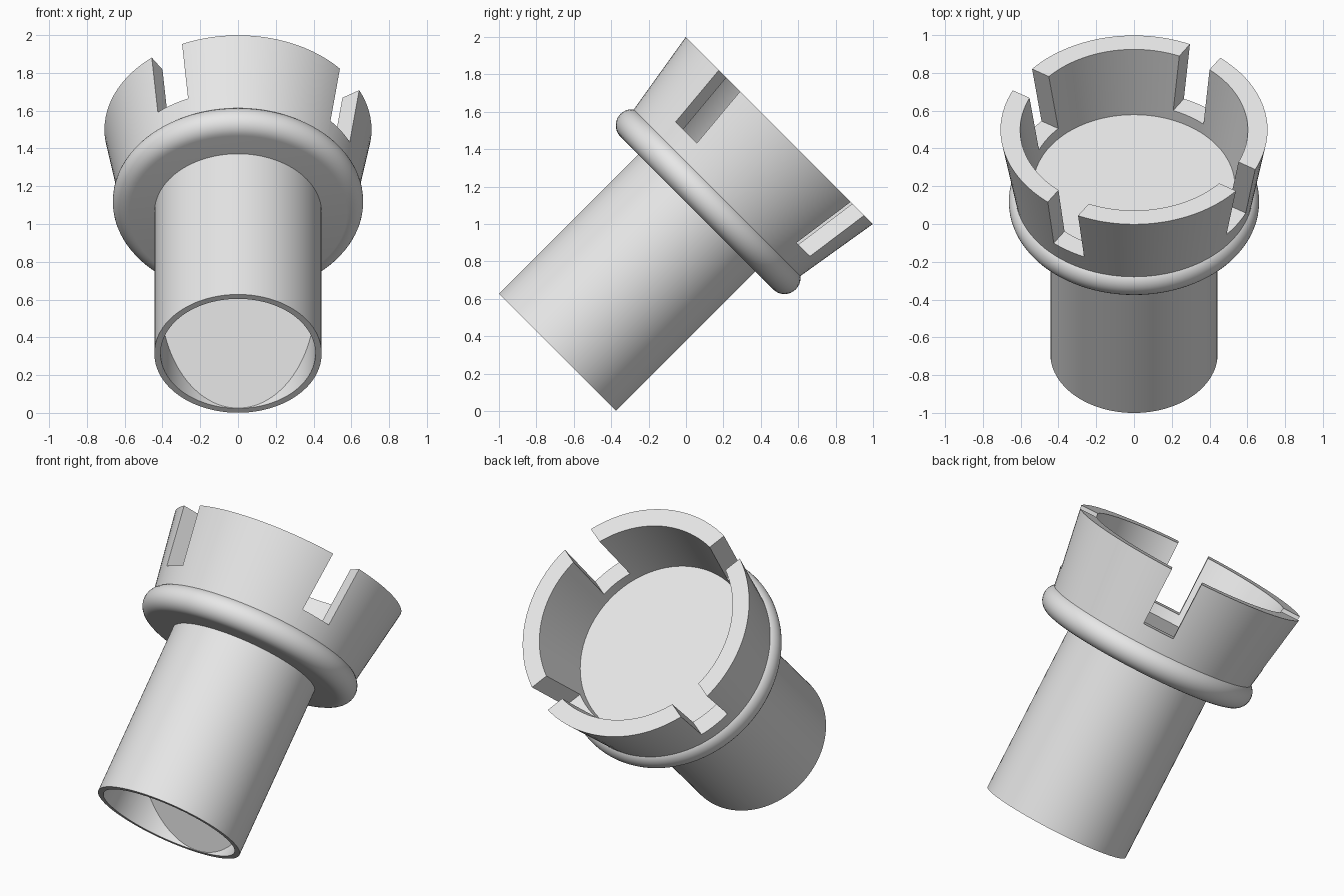
import bpy, bmesh, math
from mathutils import Matrix, Vector

if "Cube" in bpy.data.objects:
    bpy.data.objects.remove(bpy.data.objects["Cube"])

grey = bpy.data.materials.new("light_grey")
grey.diffuse_color = (0.8, 0.8, 0.8, 1)
grey.use_nodes = True
grey.node_tree.nodes["Principled BSDF"].inputs["Base Color"].default_value = grey.diffuse_color

# Whole model leans back 45 degrees; parts are built upright along local z
TILT = Matrix.Translation((0, -0.687, 0.314)) @ Matrix.Rotation(math.radians(-45), 4, 'X')


def lathe(name, profile, steps=96, tweak=None):
    """Revolve (radius, height) points around z."""
    bm = bmesh.new()
    vs = [bm.verts.new((r, 0, h)) for r, h in profile]
    es = [bm.edges.new(p) for p in zip(vs, vs[1:])]
    bmesh.ops.spin(bm, geom=vs + es, cent=(0, 0, 0), axis=(0, 0, 1),
                   angle=2 * math.pi, steps=steps)
    bmesh.ops.remove_doubles(bm, verts=bm.verts[:], dist=1e-4)
    bmesh.ops.recalc_face_normals(bm, faces=bm.faces[:])
    if tweak:
        for v in bm.verts:
            tweak(v)
    me = bpy.data.meshes.new(name)
    bm.to_mesh(me)
    bm.free()
    me.materials.append(grey)
    ob = bpy.data.objects.new(name, me)
    bpy.context.collection.objects.link(ob)
    return ob


def activate(ob):
    bpy.ops.object.select_all(action='DESELECT')
    ob.select_set(True)
    bpy.context.view_layer.objects.active = ob


# Tube: hollow end, closed inside by a slanted plug
def slant_plug(v):
    if abs(v.co.z - 0.5) < 1e-4:
        v.co.z = 0.412 - v.co.y


tube = lathe("tube", [(0, 1.1), (0.443, 1.1), (0.443, 0), (0.41, 0), (0.41, 0.5), (0, 0.5)],
             tweak=slant_plug)

# Collar: disc with a half-round edge
bead = [(0.577 + 0.086 * math.cos(a), 1.139 + 0.086 * math.sin(a))
        for a in (math.radians(-90 + 180 * i / 16) for i in range(17))]
collar = lathe("collar", [(0, 1.053)] + bead + [(0, 1.225)])

# Cup: flared wall with a flat floor
cup = lathe("cup", [(0, 1.256), (0.534, 1.256), (0.603, 1.676), (0.707, 1.676),
                    (0.619, 1.14), (0, 1.14)])

# Four notches in the rim, cut by two crossing bars
for angle in (57.5, 147.5):
    bpy.ops.mesh.primitive_cube_add(size=1, location=(0, 0, 1.618),
                                    rotation=(0, 0, math.radians(angle)))
    bar = bpy.context.object
    bar.name = "notch_cutter"
    bar.scale = (2, 0.19, 0.6)
    bar.hide_render = True
    bar.data.materials.append(grey)
    mod = cup.modifiers.new("notch", 'BOOLEAN')
    mod.operation = 'DIFFERENCE'
    mod.solver = 'EXACT'
    mod.object = bar
    bpy.context.view_layer.update()
    activate(cup)
    bpy.ops.object.modifier_apply(modifier=mod.name)
    bpy.data.objects.remove(bar)

# Shade and lean all parts
for ob in (tube, collar, cup):
    activate(ob)
    bpy.ops.object.shade_smooth_by_angle(angle=math.radians(30))
    ob.matrix_world = TILT
